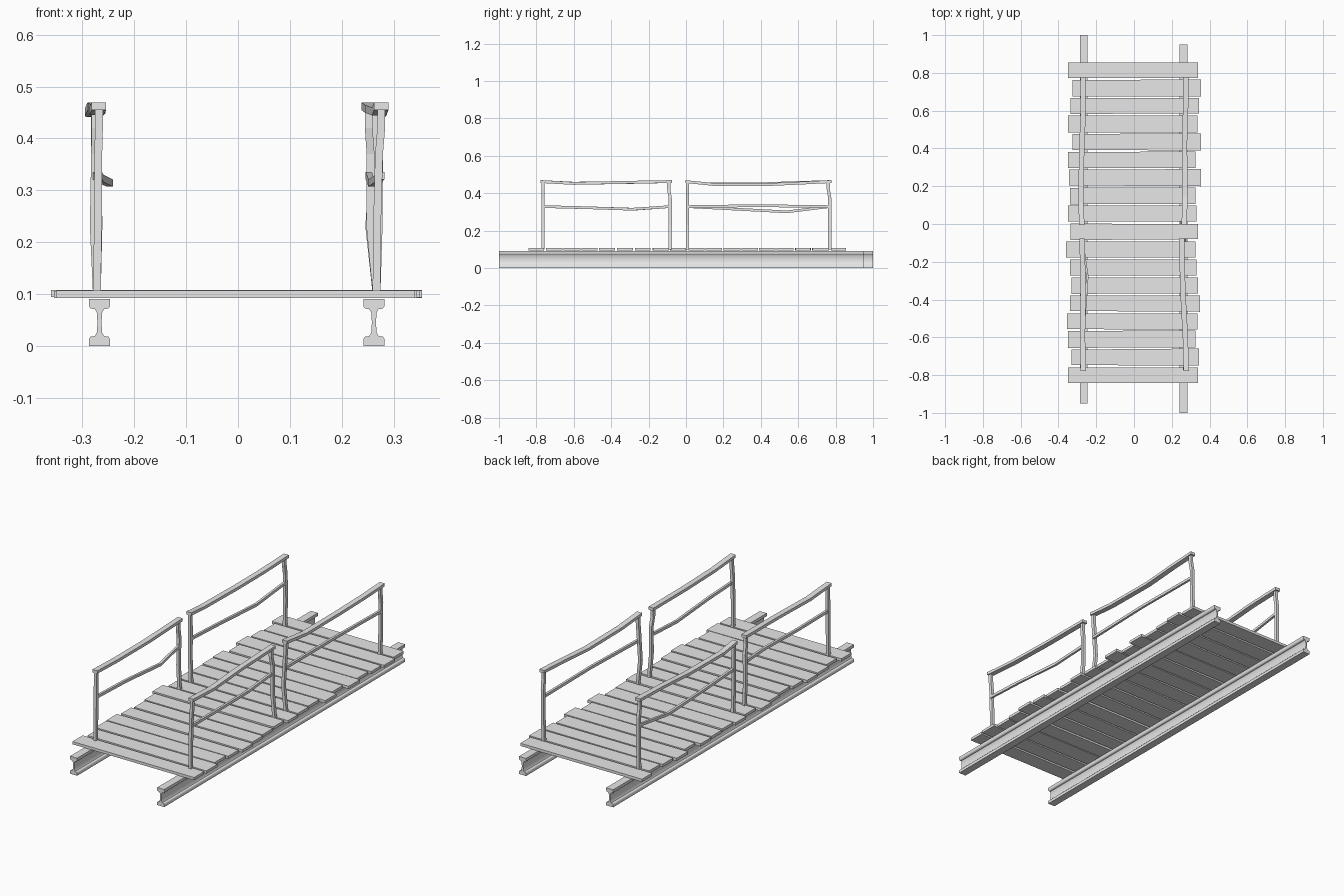
import bpy, bmesh, random
from mathutils import Vector

random.seed(4)
cube = bpy.data.objects.get("Cube")
if cube:
    bpy.data.objects.remove(cube, do_unlink=True)

grey = bpy.data.materials.new("plain_grey")
grey.use_nodes = True
GREY = (0.8, 0.8, 0.8, 1)
grey.diffuse_color = GREY
grey.node_tree.nodes["Principled BSDF"].inputs["Base Color"].default_value = GREY


def finish(name, bm):
    bmesh.ops.recalc_face_normals(bm, faces=bm.faces)
    mesh = bpy.data.meshes.new(name)
    bm.to_mesh(mesh)
    bm.free()
    mesh.materials.append(grey)
    obj = bpy.data.objects.new(name, mesh)
    bpy.context.collection.objects.link(obj)
    return obj


def sweep(name, path, profile, u, v):
    """Carry a flat profile (spanned by u and v) along a path and cap it."""
    bm = bmesh.new()
    rings = [[bm.verts.new(Vector(p) + u * a + v * b) for a, b in profile] for p in path]
    n = len(profile)
    for lo, hi in zip(rings, rings[1:]):
        for i in range(n):
            j = (i + 1) % n
            bm.faces.new((lo[i], lo[j], hi[j], hi[i]))
    bm.faces.new(rings[0])
    bm.faces.new(rings[-1])
    return finish(name, bm)


def rect(w, h):
    return [(-w / 2, -h / 2), (w / 2, -h / 2), (w / 2, h / 2), (-w / 2, h / 2)]


X, Y, Z = Vector((1, 0, 0)), Vector((0, 1, 0)), Vector((0, 0, 1))

# I-beams with filleted webs
half = [(.02, 0), (.02, .014), (.017, .018), (.009, .019), (.005, .026), (.004, .045)]
side = half + [(a, .09 - b) for a, b in reversed(half[:-1])]
i_profile = side + [(-a, b) for a, b in reversed(side)]
for name, x, y0, y1 in (("right_beam", -.267, -.95, 1), ("left_beam", .262, -1, .95)):
    beam = sweep(name, [(x, y0, 0), (x, y1, 0)], i_profile, X, Z)
    bpy.ops.object.select_all(action='DESELECT')
    bpy.context.view_layer.objects.active = beam
    beam.select_set(True)
    bpy.ops.object.shade_smooth_by_angle(angle=0.9)

# Uneven deck planks, from back to front: (right end, left end)
ends = [(-.35, .34), (-.325, .355), (-.335, .345), (-.35, .335), (-.325, .355), (-.35, .325),
        (-.345, .355), (-.34, .325), (-.35, .33), (-.335, .34), (-.36, .325), (-.34, .33),
        (-.33, .34), (-.34, .35), (-.355, .335), (-.35, .325), (-.33, .345), (-.35, .34)]
for i, (x0, x1) in enumerate(ends):
    y = .815 - i * .095
    bm = bmesh.new()
    bmesh.ops.create_cube(bm, size=1)
    skew = {s: (random.uniform(.04, .046), random.uniform(.04, .046)) for s in (-1, 1)}
    if i in (0, len(ends) - 1):
        skew = {-1: (.041, .041), 1: (.041, .041)}
    lift = random.uniform(-.001, .001)
    for vert in bm.verts:
        s = 1 if vert.co.x > 0 else -1
        back = vert.co.y > 0
        vert.co = (x1 if s > 0 else x0,
                   y + (skew[s][0] if back else -skew[s][1]),
                   .1 + lift + vert.co.z * .014)
    finish(f"plank_{i + 1}", bm)


def post(name, x0, x1, y0, y1, bend):
    """Slightly crooked post: bottom (x0, y0), top (x1, y1), bowed in x."""
    path = [(x0, y0, .1), (x0 + bend, y0, .23), ((x0 + x1) / 2 + bend / 3, y0, .37),
            (x1, y1, .42), (x1, y1, .46)]
    sweep(name, path, rect(.015, .017), X, Y)


def railing(name, x, y, bends, top, mid):
    """Two posts, a top rail and a middle rail. Sags are (t, dx, dz) lists."""
    (xa, xb), (ya, yb) = x, y
    base = .267 if xa > 0 else -.272
    post(name + "_front_post", base, xa, ya, ya, bends[0])
    post(name + "_back_post", base, xb, yb + .004, yb - .004, bends[1])
    for part, sags, z, over, shape in (("top_rail", top, .462, .012, rect(.028, .015)),
                                       ("middle_rail", mid, .328, .003, rect(.012, .014))):
        line = [(0, 0, 0)] + sags + [(1, 0, 0)]
        lo, hi = ya - over, yb + over
        path = [(xa + (xb - xa) * t + dx, lo + (hi - lo) * t, z + dz) for t, dx, dz in line]
        sweep(f"{name}_{part}", path, shape, X, Z)


# Four railing sections
FRONT, BACK = (-.765, -.088), (.008, .765)
railing("right_front", (-.268, -.275), FRONT, (.002, -.006),
        [(.25, -.003, -.009), (.6, .003, -.006)],
        [(.35, .006, -.006), (.72, .026, -.014)])
railing("right_back", (-.276, -.27), BACK, (-.004, .003),
        [(.15, -.006, -.012), (.5, -.004, -.013), (.75, .002, -.006)],
        [(.3, -.004, -.012), (.7, -.004, -.028)])
railing("left_front", (.276, .252), FRONT, (.001, -.012),
        [(.25, .002, -.01), (.6, -.003, -.005)],
        [(.3, .002, -.005), (.7, -.002, -.014)])
railing("left_back", (.266, .274), BACK, (-.014, .004),
        [(.2, .002, -.016), (.55, -.003, -.017), (.8, .001, -.008)],
        [(.5, .002, .005)])
